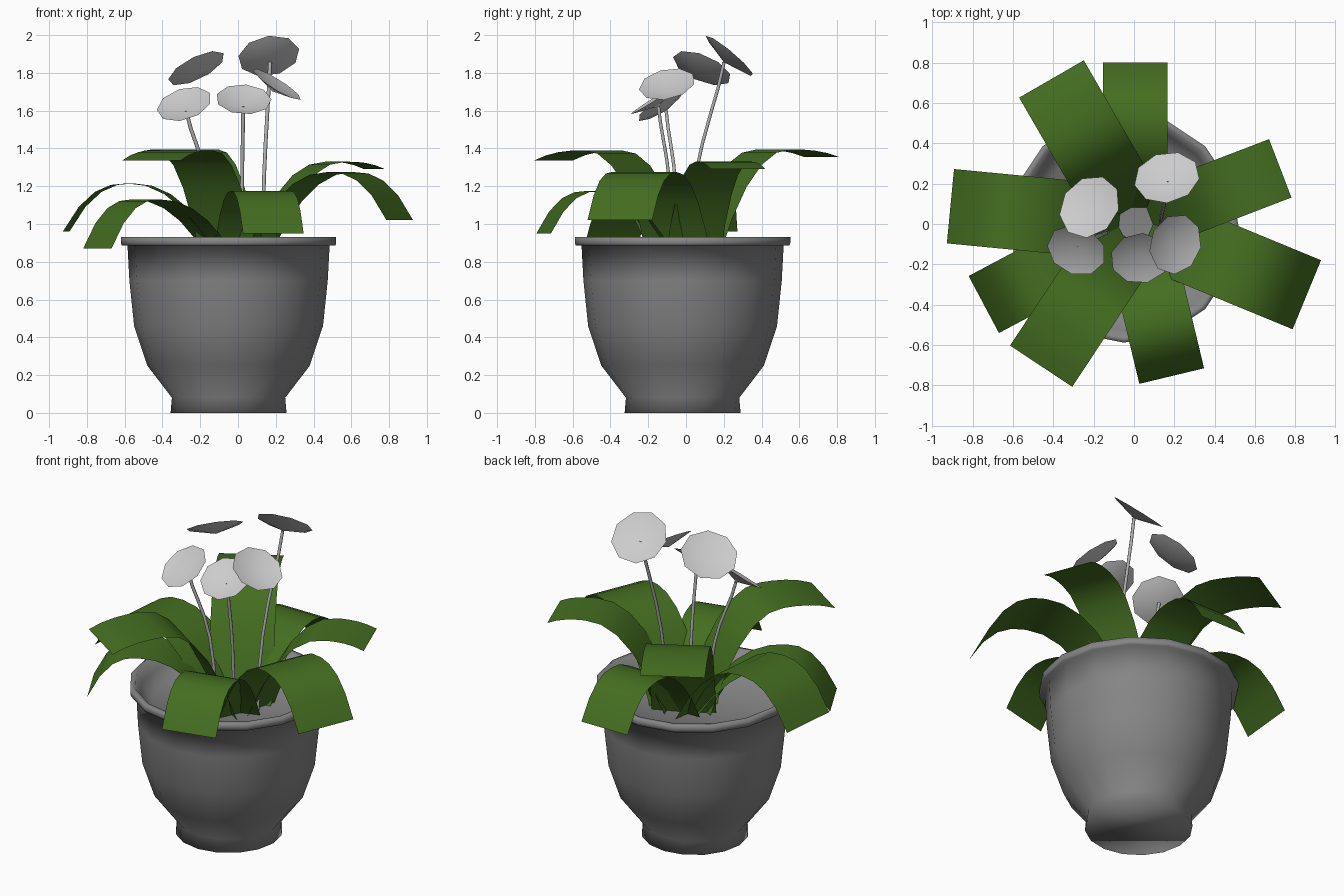
import bpy, bmesh, math
from mathutils import Vector

cube = bpy.data.objects.get("Cube")
if cube:
    bpy.data.objects.remove(cube)


def material(name, rgb):
    m = bpy.data.materials.new(name)
    m.use_nodes = True
    m.diffuse_color = (*rgb, 1)
    m.node_tree.nodes["Principled BSDF"].inputs["Base Color"].default_value = (*rgb, 1)
    return m


POT = material("pot_grey", (0.235, 0.235, 0.235))
LEAF = material("leaf_green", (0.058, 0.155, 0.015))
PETAL = material("petal_white", (0.6, 0.6, 0.6))
STEM = material("stem_grey", (0.45, 0.44, 0.45))


def mesh_object(name, bm, mat, angle):
    me = bpy.data.meshes.new(name)
    bm.to_mesh(me)
    bm.free()
    me.materials.append(mat)
    ob = bpy.data.objects.new(name, me)
    bpy.context.collection.objects.link(ob)
    bpy.ops.object.select_all(action="DESELECT")
    ob.select_set(True)
    bpy.context.view_layer.objects.active = ob
    bpy.ops.object.shade_smooth_by_angle(angle=math.radians(angle))
    return ob


# Pot: lathed outer wall, flat closed foot, rolled lip and dished soil level
def build_pot():
    profile = [(0.307, 0), (0.3, 0.08), (0.43, 0.25), (0.5, 0.46),
               (0.525, 0.7), (0.535, 0.885), (0.565, 0.885), (0.57, 0.9),
               (0.57, 0.93), (0.54, 0.93), (0.51, 0.87), (0.44, 0.81), (0, 0.78)]
    bm = bmesh.new()
    verts = [bm.verts.new((r, 0, z)) for r, z in profile]
    edges = [bm.edges.new(pair) for pair in zip(verts, verts[1:])]
    bmesh.ops.spin(bm, geom=verts + edges, cent=(0, 0, 0), axis=(0, 0, 1),
                   angle=math.tau, steps=16, use_merge=True)
    bmesh.ops.remove_doubles(bm, verts=bm.verts, dist=0.0005)
    bmesh.ops.holes_fill(bm, edges=[e for e in bm.edges if e.is_boundary], sides=0)
    bmesh.ops.recalc_face_normals(bm, faces=bm.faces)
    pot = mesh_object("pot", bm, POT, 100)
    pot.location = (-0.05, -0.018, 0)


# Leaf: constant-width strip that rises to a peak, then droops to its tip
def build_leaf(name, heading, width, peak, tip):
    base = Vector((0.08, 0.785))
    rows = []
    for i in range(6):
        u = i / 5
        rows.append((base.x + (peak[0] - base.x) * u,
                     base.y + (peak[1] - base.y) * (1 - (1 - u) ** 2.2)))
    for i in range(1, 5):
        s = i / 4
        rows.append((peak[0] + (tip[0] - peak[0]) * s,
                     peak[1] + (tip[1] - peak[1]) * s ** 2.5))
    a = math.radians(heading)
    out = Vector((math.cos(a), math.sin(a), 0))
    side = Vector((-out.y, out.x, 0)) * width / 2
    bm = bmesh.new()
    pairs = []
    for r, z in rows:
        mid = out * r + Vector((0, 0, z))
        pairs.append((bm.verts.new(mid - side), bm.verts.new(mid + side)))
    for (a0, a1), (b0, b1) in zip(pairs, pairs[1:]):
        bm.faces.new((a0, b0, b1, a1))
    leaf = mesh_object(name, bm, LEAF, 60)
    leaf.location.x = 0.006


# Flower: shallow nine-sided dish facing along its normal
def build_flower(name, centre, normal, radius):
    bm = bmesh.new()
    hub = bm.verts.new((0, 0, -0.045))
    rim = [bm.verts.new((radius * math.cos(k * math.tau / 9),
                         radius * math.sin(k * math.tau / 9), 0)) for k in range(9)]
    for k in range(9):
        bm.faces.new((hub, rim[k], rim[(k + 1) % 9]))
    ob = mesh_object(name, bm, PETAL, 60)
    ob.rotation_euler = Vector(normal).to_track_quat("Z", "Y").to_euler()
    ob.location = centre


# Stem: thin bowed tube from the soil to the flower
def build_stem(name, foot, centre, normal):
    cu = bpy.data.curves.new(name, "CURVE")
    cu.dimensions = "3D"
    cu.bevel_depth = 0.01
    cu.bevel_resolution = 1
    cu.resolution_u = 6
    sp = cu.splines.new("BEZIER")
    sp.bezier_points.add(1)
    start = Vector((*foot, 0.79))
    end = Vector(centre) - Vector(normal).normalized() * 0.045
    low, high = sp.bezier_points
    low.co, high.co = start, end
    low.handle_left, low.handle_right = start - Vector((0, 0, 0.3)), start + Vector((0, 0, 0.55))
    pull = (end - start) * 0.25
    high.handle_left, high.handle_right = end - pull, end + pull
    cu.materials.append(STEM)
    bpy.context.collection.objects.link(bpy.data.objects.new(name, cu))


build_pot()

# name, heading, width, peak (radius, height), tip (radius, height)
for leaf in [
    ("back_leaf", 90, 0.32, (0.5, 1.175), (0.8, 0.95)),
    ("back_right_leaf", 120, 0.37, (0.54, 1.395), (0.83, 1.355)),
    ("back_left_leaf", 21, 0.31, (0.55, 1.33), (0.77, 1.29)),
    ("left_leaf", -22.4, 0.37, (0.58, 1.275), (0.92, 1.02)),
    ("front_leaf", -76.5, 0.33, (0.5, 1.175), (0.775, 0.95)),
    ("front_right_leaf", -123.5, 0.37, (0.53, 1.39), (0.845, 1.335)),
    ("right_front_leaf", -152, 0.32, (0.56, 1.13), (0.85, 0.87)),
    ("right_leaf", 174.5, 0.37, (0.58, 1.215), (0.92, 0.96)),
]:
    build_leaf(*leaf)

# name, centre, facing, radius, stem foot
for name, centre, normal, radius, foot in [
    ("back_right", (-0.22, 0.085, 1.825), (-0.42, 0.36, 0.83), 0.165, None),
    ("back_left", (0.163, 0.23, 1.89), (-0.15, 0.64, 0.76), 0.165, (0.13, 0.01)),
    ("front_right", (-0.285, -0.13, 1.635), (-0.25, -0.55, 0.79), 0.15, (-0.13, -0.04)),
    ("front", (0.03, -0.17, 1.66), (0.05, -0.53, 0.84), 0.148, (0.02, -0.07)),
    ("front_left", (0.205, -0.1, 1.74), (0.52, -0.18, 0.83), 0.152, None),
]:
    build_flower(name + "_flower", centre, normal, radius)
    if foot:
        build_stem(name + "_stem", foot, centre, normal)
